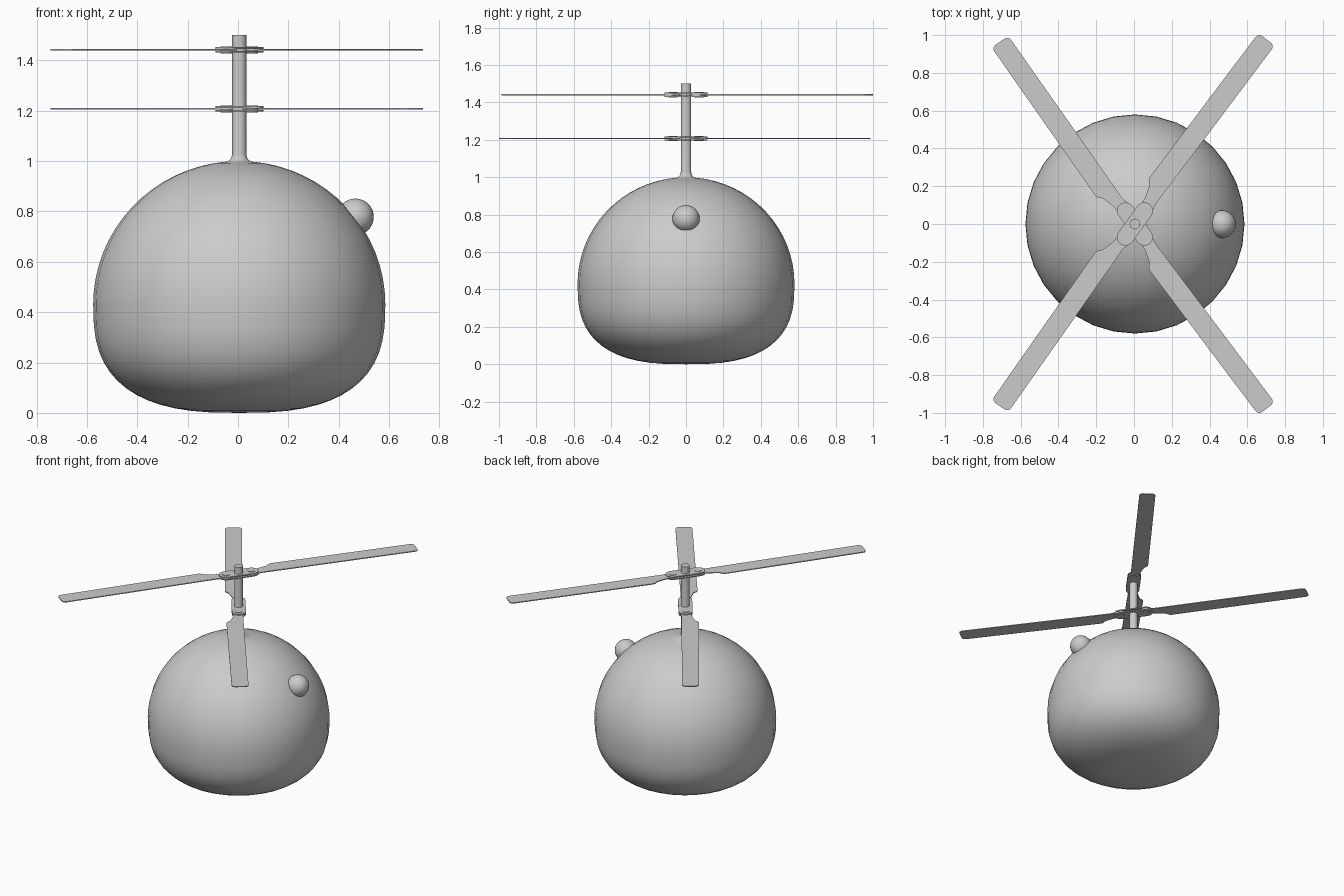
import bpy, bmesh
from math import sin, cos, pi, radians
from mathutils import Matrix, Vector

if "Cube" in bpy.data.objects:
    bpy.data.objects.remove(bpy.data.objects["Cube"])

CX = 0.005  # mast axis


def finish(bm, name, angle=40):
    bmesh.ops.remove_doubles(bm, verts=bm.verts, dist=1e-5)
    bmesh.ops.recalc_face_normals(bm, faces=bm.faces)
    me = bpy.data.meshes.new(name)
    bm.to_mesh(me)
    bm.free()
    ob = bpy.data.objects.new(name, me)
    bpy.context.collection.objects.link(ob)
    bpy.ops.object.select_all(action='DESELECT')
    ob.select_set(True)
    bpy.context.view_layer.objects.active = ob
    bpy.ops.object.shade_smooth_by_angle(angle=radians(angle))
    return ob


def lathe(name, profile, seg=32):
    bm = bmesh.new()
    vs = [bm.verts.new((CX + r, 0, z)) for r, z in profile]
    es = [bm.edges.new(p) for p in zip(vs, vs[1:])]
    bmesh.ops.spin(bm, geom=vs + es, cent=(CX, 0, 0), axis=(0, 0, 1),
                   angle=2 * pi, steps=seg)
    return finish(bm, name)


def arc(cx, cy, r, a0, a1, n):
    return [(cx + r * cos(radians(a0 + (a1 - a0) * i / n)),
             cy + r * sin(radians(a0 + (a1 - a0) * i / n))) for i in range(n + 1)]


def plate(name, outline, z0, z1, mat):
    bm = bmesh.new()
    f = bm.faces.new([bm.verts.new((x, y, z0)) for x, y in outline])
    ext = bmesh.ops.extrude_face_region(bm, geom=[f])
    top = [g for g in ext['geom'] if isinstance(g, bmesh.types.BMVert)]
    bmesh.ops.translate(bm, verts=top, vec=(0, 0, z1 - z0))
    bmesh.ops.transform(bm, matrix=mat, verts=bm.verts)
    return finish(bm, name)


# body: squashed lower half, round upper half, flared neck and mast in one profile
N, Z = 2.7, 0.43
prof = []
for i in range(15):
    a = pi / 2 * i / 14
    prof.append((0.58 * sin(a) ** (2 / N), Z - Z * max(cos(a), 0) ** (2 / N)))
for i in range(1, 17):
    a = radians(85.5) * i / 16
    prof.append((0.58 * cos(a), Z + 0.57 * sin(a)))
prof += [(0.036, 1.006), (0.031, 1.014), (0.028, 1.028), (0.028, 1.5), (0, 1.5)]
lathe("body_with_mast", prof)

# small ball on the right side
bm = bmesh.new()
bmesh.ops.create_uvsphere(bm, u_segments=24, v_segments=16, radius=0.073,
                          matrix=Matrix.Translation((0.466, 0, 0.778)))
finish(bm, "side_ball")

# blade outline: narrow stepped root, long straight paddle, rounded tip
PIN, L, R = 0.086, 1.2, 0.025
LO, HI = -0.022, 0.086
blade = (arc(PIN, 0, 0.04, 120, 270, 10) + [(0.15, -0.024)]
         + arc(L - R, LO + R, R, -90, 0, 5) + arc(L - R, HI - R, R, 0, 90, 5)
         + [(0.238, HI), (0.226, 0.079), (0.213, 0.065), (0.2, 0.058), (0.14, 0.04)])
hub = arc(PIN, 0, 0.045, -90, 90, 12) + arc(-PIN, 0, 0.045, 90, 270, 12)
TILT = Matrix.Rotation(radians(-1), 4, 'Z')


def rotor(tag, z, side):
    # side = -1 mirrors the rotor for the opposite spin
    base = (Matrix.Translation((CX, 0, z)) @ Matrix.Diagonal((1, side, 1, 1))
            @ Matrix.Rotation(radians(54), 4, 'Z'))
    plate(tag + "_hub_top", hub, 0.004, 0.011, base)
    plate(tag + "_hub_bottom", hub, -0.011, -0.004, base)
    for s, end in ((1, "a"), (-1, "b")):
        m = base @ Matrix.Diagonal((s, 1, 1, 1))
        plate(f"{tag}_blade_{end}", blade, -0.003, 0.003, m @ TILT)
        plate(f"{tag}_pin_{end}", arc(PIN, 0, 0.024, 0, 345, 23), -0.014, 0.014, m)


rotor("upper_rotor", 1.441, 1)
rotor("lower_rotor", 1.207, -1)
